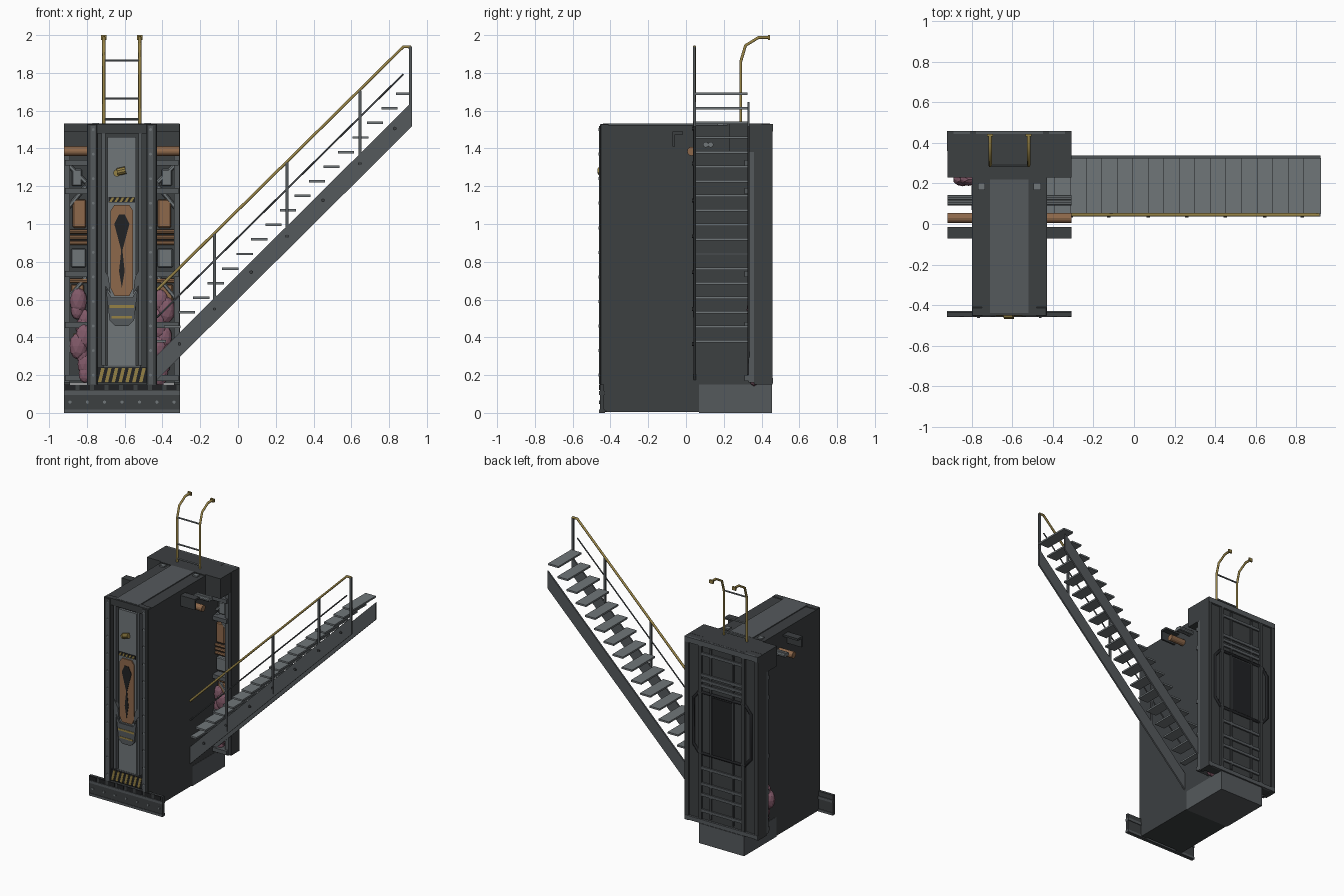
import bpy, bmesh, math, random
from mathutils import Vector
random.seed(4)
CX = -0.615  # symmetry axis of the tower


def material(name, rgb):
    m = bpy.data.materials.new(name)
    m.diffuse_color = (*rgb, 1)
    return m


DARK = material("dark_steel", (0.045, 0.05, 0.053))
MID = material("mid_steel", (0.09, 0.10, 0.107))
LIGHT = material("light_steel", (0.16, 0.18, 0.19))
BLACK = material("black", (0.015, 0.016, 0.018))
YELLOW = material("worn_yellow", (0.30, 0.22, 0.06))
BROWN = material("copper", (0.27, 0.14, 0.07))
PINK = material("pink", (0.22, 0.10, 0.14))


def finish(name, bm, mat, bevel=0):
    bmesh.ops.recalc_face_normals(bm, faces=bm.faces)
    me = bpy.data.meshes.new(name)
    bm.to_mesh(me)
    bm.free()
    ob = bpy.data.objects.new(name, me)
    bpy.context.collection.objects.link(ob)
    me.materials.append(mat)
    if bevel:
        b = ob.modifiers.new("bevel", 'BEVEL')
        b.width, b.segments = bevel, 1
    return ob


def add_prism(bm, pts, y0, y1):
    """Extrude an (x, z) outline along y."""
    a = [bm.verts.new((x, y0, z)) for x, z in pts]
    b = [bm.verts.new((x, y1, z)) for x, z in pts]
    bm.faces.new(a)
    bm.faces.new(b[::-1])
    for i in range(len(pts)):
        j = (i + 1) % len(pts)
        bm.faces.new((a[i], b[i], b[j], a[j]))


def boxes(name, mat, items, bevel=0, mirror=False):
    """Boxes (x0,x1,y0,y1,z0,z1); with mirror, x is an offset from CX on both sides."""
    bm = bmesh.new()
    for x0, x1, y0, y1, z0, z1 in items:
        for s in ((-1, 1) if mirror else (0,)):
            a, b = (sorted((CX + s * x0, CX + s * x1)) if s else (x0, x1))
            add_prism(bm, [(a, z0), (b, z0), (b, z1), (a, z1)], y0, y1)
    return finish(name, bm, mat, bevel)


def prisms(name, mat, outlines, y0, y1):
    bm = bmesh.new()
    for pts in outlines:
        add_prism(bm, pts, y0, y1)
    return finish(name, bm, mat)


def rods(name, mat, items, r, sides=8):
    """Round bars between pairs of points."""
    bm = bmesh.new()
    for a, b in items:
        a, b = Vector(a), Vector(b)
        d = b - a
        mtx = d.to_track_quat('Z', 'Y').to_matrix().to_4x4()
        mtx.translation = (a + b) / 2
        bmesh.ops.create_cone(bm, cap_ends=True, segments=sides, radius1=r, radius2=r,
                              depth=d.length, matrix=mtx)
    return finish(name, bm, mat)


def pipe(name, mat, pts, r, cyclic=False):
    cu = bpy.data.curves.new(name, 'CURVE')
    cu.dimensions = '3D'
    cu.bevel_depth, cu.bevel_resolution, cu.use_fill_caps = r, 1, True
    sp = cu.splines.new('POLY')
    sp.points.add(len(pts) - 1)
    for p, c in zip(sp.points, pts):
        p.co = (*c, 1)
    sp.use_cyclic_u = cyclic
    cu.materials.append(mat)
    ob = bpy.data.objects.new(name, cu)
    bpy.context.collection.objects.link(ob)
    return ob


# Tower body, roof and plinth
boxes("tower_body", DARK, [(-0.80, -0.43, -0.42, 0.40, 0.005, 1.525)])
boxes("plinth", MID, [(-0.802, -0.428, 0.07, 0.455, 0, 0.15)])
boxes("roof_panel", MID, [(-0.71, -0.52, -0.44, 0.22, 1.52, 1.532)])
boxes("roof_hatch_bolts", LIGHT, [(0.12, 0.155, 0.168, 0.202, 1.52, 1.535)], mirror=True)

# Front frame
boxes("front_posts", DARK, [(0.13, 0.185, -0.455, -0.41, 0.005, 1.53)], mirror=True, bevel=0.004)
boxes("front_inner_rails", MID, [(0.087, 0.108, -0.448, -0.41, 0.25, 1.50),
                                 (0.140, 0.165, -0.460, -0.45, 0.15, 1.52)], mirror=True)
boxes("front_lintel", DARK, [(-0.75, -0.48, -0.452, -0.41, 1.48, 1.53)])
boxes("front_panel", LIGHT, [(-0.69, -0.54, -0.438, -0.41, 0.25, 1.46)])
boxes("lower_shield", MID, [(-0.715, -0.515, -0.440, -0.41, 0.16, 0.25)])
rods("front_bolts", LIGHT, [((CX + s * 0.152, -0.457, 0.2 + 0.13 * i), (CX + s * 0.152, -0.464, 0.2 + 0.13 * i))
                            for s in (-1, 1) for i in range(11)], 0.008, 6)

# Front door decoration
prisms("copper_door", BROWN, [[(-0.675, 0.66), (-0.655, 0.62), (-0.575, 0.62), (-0.555, 0.66),
                               (-0.555, 1.07), (-0.575, 1.10), (-0.655, 1.10), (-0.675, 1.07)]], -0.446, -0.43)
prisms("door_slot", BLACK, [[(-0.615, 0.66), (-0.60, 0.75), (-0.612, 0.86), (-0.575, 1.0), (-0.60, 1.05),
                             (-0.63, 1.05), (-0.655, 1.0), (-0.618, 0.86), (-0.63, 0.75)]], -0.449, -0.44)
prisms("door_collar", MID, [[(CX + s * 0.06, 0.63), (CX + s * 0.105, 0.70), (CX + s * 0.105, 0.78),
                             (CX + s * 0.07, 0.72)] for s in (-1, 1)]
       + [[(-0.70, 0.66), (-0.68, 0.49), (-0.65, 0.46), (-0.58, 0.46), (-0.55, 0.49), (-0.53, 0.66),
           (-0.56, 0.61), (-0.67, 0.61)]], -0.452, -0.43)
boxes("warning_plate", YELLOW, [(-0.68, -0.55, -0.455, -0.45, 0.555, 0.57),
                                (-0.67, -0.56, -0.455, -0.45, 0.50, 0.512)])
rods("door_knob", YELLOW, [((-0.64, -0.43, 1.27), (-0.64, -0.455, 1.27)),
                           ((-0.64, -0.45, 1.275), (-0.595, -0.45, 1.285))], 0.02, 10)


def stripes(name, x0, x1, z0, z1, n, y):
    w = (x1 - x0) / n
    lean = w * 0.5
    prisms(name, YELLOW, [[(x0 + i * w, z0), (x0 + (i + .5) * w, z0), (x0 + (i + .5) * w + lean, z1),
                           (x0 + i * w + lean, z1)] for i in range(n)], y, y + 0.01)


boxes("hazard_backing", BLACK, [(-0.745, -0.485, -0.448, -0.42, 0.16, 0.24),
                                (-0.685, -0.545, -0.444, -0.42, 1.115, 1.142)])
stripes("hazard_stripes_low", -0.742, -0.488, 0.162, 0.238, 7, -0.452)
stripes("hazard_stripes_high", -0.682, -0.548, 1.117, 1.14, 5, -0.448)

# Kick rail across the foot of the front
boxes("kick_rail", DARK, [(-0.922, -0.308, -0.456, -0.435, 0.0, 0.15)])
boxes("kick_rail_flanges", MID, [(-0.922, -0.308, -0.460, -0.430, 0.095, 0.115),
                                 (-0.922, -0.308, -0.460, -0.430, 0.0, 0.018)])
boxes("kick_rail_lugs", BLACK, [(-0.915 + 0.0765 * i, -0.86 + 0.0765 * i, -0.46, -0.45, 0.12, 0.148)
                                for i in range(8)])
rods("kick_rail_bolts", LIGHT, [((-0.89 + 0.092 * i, -0.45, 0.057), (-0.89 + 0.092 * i, -0.46, 0.057))
                                for i in range(7)], 0.009, 6)

# Rear slab with head block
boxes("rear_slab", DARK, [(-0.92, -0.31, 0.375, 0.445, 0.155, 1.53)])
boxes("rear_head_block", DARK, [(0.18, 0.306, 0.23, 0.40, 1.38, 1.531)], mirror=True)
boxes("rear_head_bridge", DARK, [(-0.80, -0.43, 0.22, 0.445, 1.50, 1.531)])
boxes("rear_edge_posts", DARK, [(0.275, 0.307, 0.36, 0.458, 0.15, 1.53),
                                (0.165, 0.195, 0.44, 0.458, 0.16, 1.53),
                                (0.085, 0.100, 0.44, 0.454, 0.20, 1.48)], mirror=True)
boxes("rear_cross_bars", MID, [(-0.80, -0.43, 0.44, 0.456, z, z + 0.022)
                               for z in (0.24, 0.36, 0.44, 0.56, 1.18, 1.22, 1.26, 1.42)]
      + [(-0.92, -0.31, 0.44, 0.46, 1.49, 1.53), (-0.92, -0.31, 0.44, 0.46, 0.155, 0.185)])
boxes("rear_centre_panel", BLACK, [(-0.70, -0.53, 0.44, 0.45, 0.68, 1.12)])
pipe("rear_guard_loop", BLACK, [(CX + sx * dx, 0.447, z) for sx, dx, z in (
    (-1, .24, .74), (-1, .24, 1.08), (-1, .19, 1.14), (1, .19, 1.14),
    (1, .24, 1.08), (1, .24, .74), (1, .19, .68), (-1, .19, .68))], 0.012, True)

# Machinery in the flanks in front of the rear slab
boxes("flank_frames", MID, [(0.275, 0.305, 0.33, 0.38, 0.16, 1.38)]
      + [(0.18, 0.30, 0.31, 0.38, z, z + 0.03) for z in (0.17, 0.45, 0.72, 1.16, 1.31)], mirror=True)
boxes("flank_copper_boxes", BROWN, [(0.19, 0.26, 0.345, 0.38, 0.98, 1.13),
                                    (0.20, 0.27, 0.35, 0.38, 0.56, 0.68)], mirror=True, bevel=0.006)
boxes("flank_grey_boxes", LIGHT, [(0.19, 0.27, 0.345, 0.38, 0.77, 0.87),
                                  (0.21, 0.265, 0.345, 0.38, 1.20, 1.29)], mirror=True, bevel=0.006)
boxes("flank_yellow_boxes", YELLOW, [(0.20, 0.255, 0.348, 0.38, 0.32, 0.42)], mirror=True)
rods("flank_pipes", BROWN, [((CX + s * 0.18, 0.35, z), (CX + s * 0.30, 0.35, z))
                            for s in (-1, 1) for z in (0.9, 0.93, 0.96, 0.70)], 0.012)
rods("flank_braces", LIGHT, [((CX + s * 0.19, 0.355, z), (CX + s * 0.29, 0.355, z + h))
                             for s in (-1, 1) for z, h in ((1.20, -0.12), (0.72, -0.12), (1.22, 0.10))], 0.012, 6)
bm = bmesh.new()
for s, y in ((-1, 0.22), (1, 0.36)):
    for i in range(9):
        r = random.uniform(0.03, 0.05)
        res = bmesh.ops.create_icosphere(bm, subdivisions=2, radius=r)
        o = Vector((CX + s * random.uniform(0.19, 0.24), y if i < 5 else 0.355, 0.21 + 0.048 * i))
        for v in res['verts']:
            v.co = Vector((v.co.x, v.co.y * 0.7, v.co.z * 1.5)) + o
finish("pink_growth", bm, PINK)

# Stubs projecting from the upper side walls
boxes("stub_channel", DARK, [(0.18, 0.306, -0.072, -0.058, 1.41, 1.49),
                             (0.18, 0.306, -0.072, -0.015, 1.475, 1.49)], mirror=True)
rods("stub_copper_pipe", BROWN, [((CX + s * 0.17, 0.03, 1.385), (CX + s * 0.306, 0.03, 1.385))
                                 for s in (-1, 1)], 0.024, 12)
rods("stub_grey_pipes", LIGHT, [((CX + s * 0.17, y, 1.42), (CX + s * 0.306, y, 1.42))
                                for s in (-1, 1) for y in (0.105, 0.13)], 0.015, 10)

# Roof ladder
for s, n in ((-1, "left"), (1, "right")):
    x = CX + s * 0.095
    pipe("ladder_rail_" + n, YELLOW, [(x, 0.29, 1.52), (x, 0.29, 1.86), (x, 0.315, 1.945),
                                      (x, 0.385, 1.988), (x, 0.44, 1.988)], 0.009)
boxes("ladder_end_plates", YELLOW, [(0.08, 0.11, 0.433, 0.445, 1.975, 2.0)], mirror=True)
rods("ladder_rungs", LIGHT, [((CX - 0.095, 0.29, z), (CX + 0.095, 0.29, z)) for z in (1.555, 1.665, 1.865)], 0.006)

# Stairs: two stringers and eighteen treads
stringer = [(-0.43, 0.175), (0.92, 1.515), (0.92, 1.645), (-0.43, 0.305)]
prisms("stair_stringer_front", MID, [stringer], 0.04, 0.052)
prisms("stair_stringer_rear", MID, [stringer], 0.325, 0.337)
boxes("stair_treads", LIGHT, [(max(-0.43, -0.468 + 0.0767 * i), -0.382 + 0.0767 * i, 0.05, 0.325,
                               0.372 + 0.0771 * i, 0.385 + 0.0771 * i) for i in range(18)])
rods("stringer_bolts", DARK, [((x, 0.032, x + 0.675), (x, 0.042, x + 0.675))
                              for x in (-0.31, -0.125, 0.07, 0.26, 0.45, 0.645, 0.83)], 0.01, 6)

# Stair handrail on the front side
pipe("handrail", YELLOW, [(-0.43, 0.045, 0.65), (0.875, 0.045, 1.938), (0.915, 0.045, 1.938)], 0.009)
rods("handrail_midrail", MID, [((-0.43, 0.045, 0.505), (0.875, 0.045, 1.793))], 0.005, 6)
boxes("handrail_posts", MID, [(x - 0.008, x + 0.008, 0.036, 0.05, x + 0.63, x * 0.987 + top)
                              for x, top in ((-0.125, 1.07), (0.26, 1.07), (0.645, 1.07), (0.912, 1.04))])
